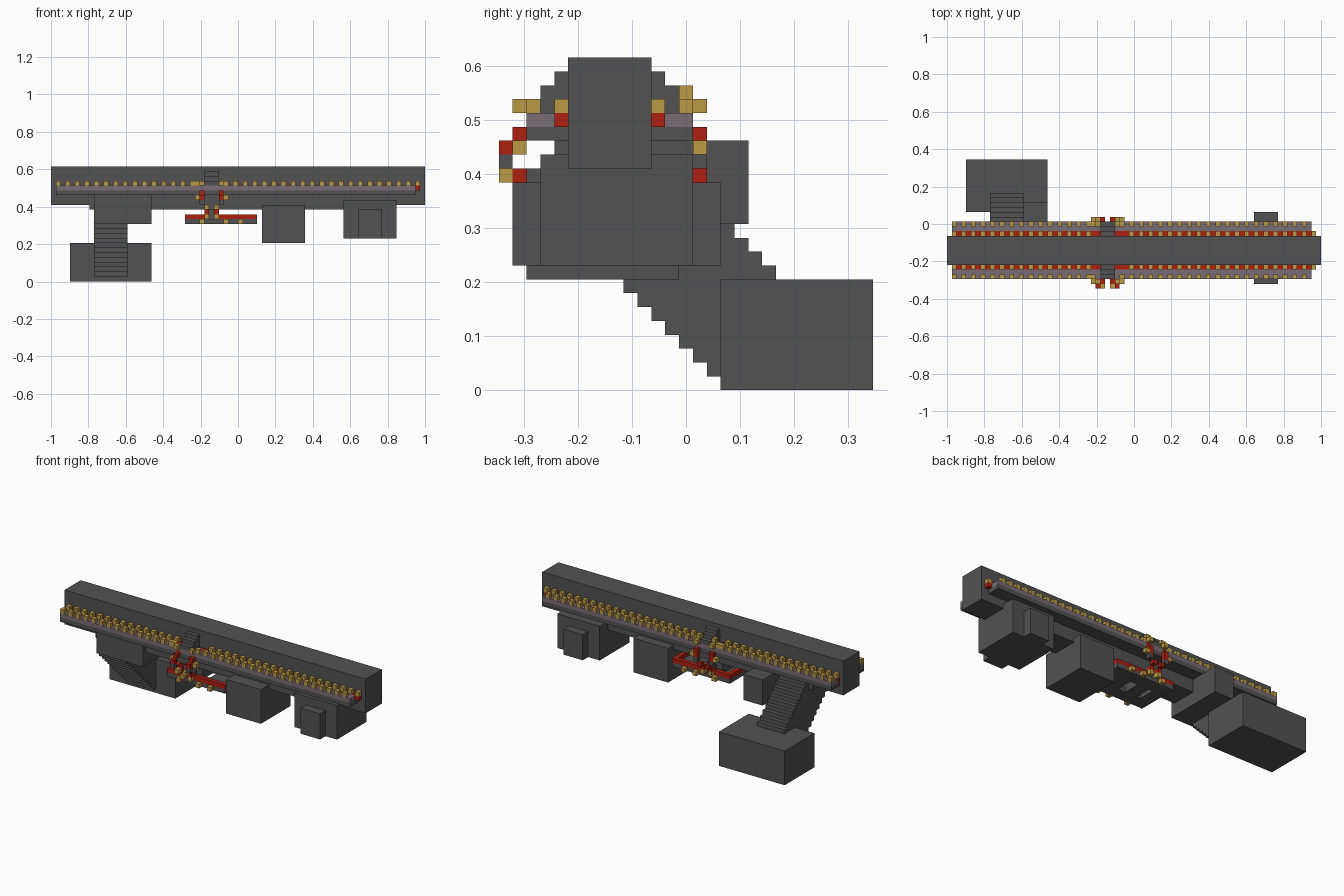
import bpy, bmesh
from mathutils import Matrix, Vector

if "Cube" in bpy.data.objects:
    bpy.data.objects.remove(bpy.data.objects["Cube"], do_unlink=True)

U = 2 / 78                                # size of one block
ORIGIN = Vector((-1, -13.5 * U, 0))


def material(name, rgb):
    m = bpy.data.materials.new(name)
    m.use_nodes = True
    m.diffuse_color = (*rgb, 1)
    bsdf = m.node_tree.nodes["Principled BSDF"]
    bsdf.inputs["Base Color"].default_value = (*rgb, 1)
    bsdf.inputs["Roughness"].default_value = 0.9
    return m


GREY = material("dark grey", (0.085, 0.085, 0.085))
GOLD = material("gold", (0.50, 0.32, 0.06))
RED = material("red", (0.42, 0.014, 0.005))
MAUVE = material("mauve", (0.19, 0.15, 0.17))


def blocks(name, mat, boxes):
    """One object from boxes given as block ranges (x0, x1, y0, y1, z0, z1)."""
    bm = bmesh.new()
    for x0, x1, y0, y1, z0, z1 in boxes:
        size = Vector((x1 - x0, y1 - y0, z1 - z0)) * U
        mid = Vector((x0 + x1, y0 + y1, z0 + z1)) * U / 2 + ORIGIN
        bmesh.ops.create_cube(bm, size=1, matrix=Matrix.Translation(mid) @ Matrix.Diagonal((*size, 1)))
    mesh = bpy.data.meshes.new(name)
    bm.to_mesh(mesh)
    bm.free()
    mesh.materials.append(mat)
    ob = bpy.data.objects.new(name, mesh)
    bpy.context.collection.objects.link(ob)
    return ob


def cell(x, y, z):
    return (x, x + 1, y, y + 1, z, z + 1)


def both_sides(box):
    """A box and its mirror across the middle of the beam."""
    x0, x1, y0, y1, z0, z1 = box
    return [box, (x0, x1, 16 - y1, 16 - y0, z0, z1)]


# Main beam and keel
blocks("main_beam", GREY, [(0, 78, 5, 11, 16, 24)])
blocks("keel", GREY, [(8, 66, 5, 11, 15, 16)])

# Long ledges on both sides, with a red inner strip
blocks("ledge_support", GREY, both_sides((1, 76, 2, 5, 18, 19)))
blocks("ledge", MAUVE, both_sides((1, 76, 2, 4, 19, 20)))
blocks("ledge_strip", RED, both_sides((1, 77, 4, 5, 19, 20)))

# Gold studs in two rows, interrupted by the arch
studs = []
for x in list(range(1, 30, 2)) + list(range(38, 77, 2)):
    studs += both_sides(cell(x, 4, 20))
    if x < 76:
        studs += both_sides(cell(x, 2, 20))
blocks("studs", GOLD, studs)

# Hanging rooms
blocks("middle_room", GREY, [(44, 53, 2, 13, 8, 16)])
blocks("end_room", GREY, [(61, 72, 3, 14, 9, 17)])
blocks("end_room_bay", GREY, [(64, 69, 1, 16, 9, 15)])

# Landing, sloping stair and ground block
blocks("landing", GREY, [(16, 21, 4, 18, 12, 18)])
blocks("stair", GREY, [(9, 16, max(16 - k, 4), min(28 - k, 20), k, k + 1) for k in range(1, 18)])
blocks("ground_block", GREY, [(4, 21, 16, 27, 0, 8)])

# Stepped arch over the beam
steps = []
for i in range(3):
    steps += both_sides((32, 35, 4 - i, 5, 22 - i, 23 - i))
blocks("arch_steps", GREY, steps)

# Railings curling round the ledges: (offset from arch centre, y, z)
CENTRE = 33
rails = {
    "rail_red": (RED, [(2, 2, 19), (2, 1, 18), (2, 0, 17), (1, 1, 15), (1, 2, 14)]),
    "rail_gold": (GOLD, [(3, 2, 20), (2, 1, 20), (3, 1, 17), (1, 0, 15), (1, 2, 13)]),
    "rail_grey": (GREY, [(2, 0, 16), (1, 3, 14), (1, 3, 13)]),
}
for name, (mat, cells) in rails.items():
    boxes = []
    for d, y, z in cells:
        for s in (-1, 1):
            boxes.append(cell(CENTRE + s * d, y, z))
            boxes.append(cell(CENTRE + s * d, min(15 - y, 14), z))
    blocks(name, mat, boxes)
blocks("back_rail_tips", GOLD, [cell(CENTRE + s * 2, 13, z) for s in (-1, 1) for z in (20, 21)])

# Hanging platform: open floor ring, fence and gold posts
blocks("platform_floor", GREY, both_sides((28, 43, 3, 6, 12, 13)) +
       [(28, 31, 6, 10, 12, 13), (37, 43, 6, 10, 12, 13)])
blocks("platform_hanger", GREY, [(32, 35, 6, 10, 12, 15)])
blocks("platform_fence", RED, both_sides((28, 32, 3, 4, 13, 14)) + both_sides((35, 43, 3, 4, 13, 14)) +
       [(28, 29, 4, 12, 13, 14), (42, 43, 4, 12, 13, 14)])
posts = []
for x in (31, 36, 39):
    posts += both_sides(cell(x, 2, 12))
blocks("platform_posts", GOLD, posts)
